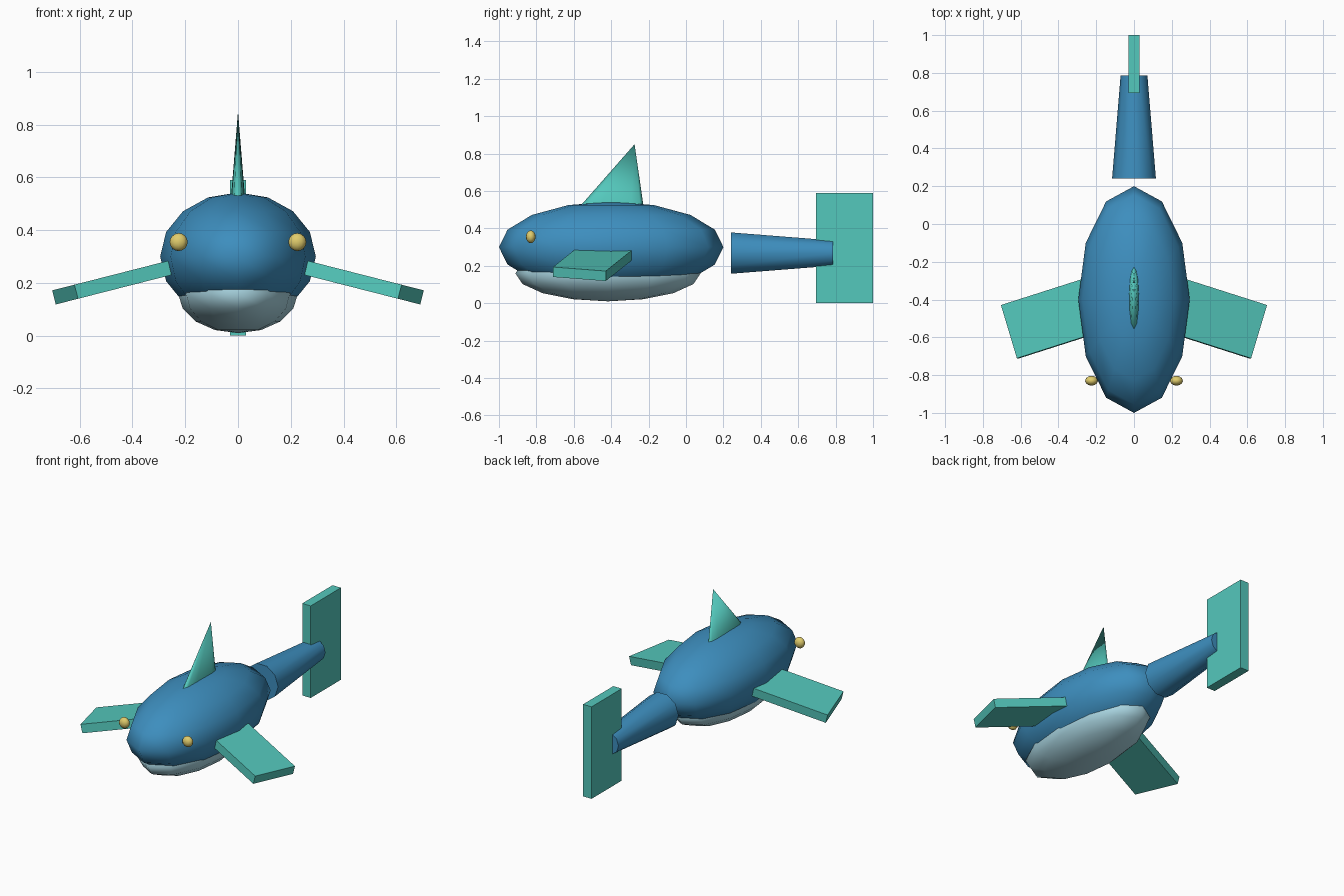
import bpy
from math import radians, atan2
from mathutils import Matrix, Vector

cube = bpy.data.objects.get("Cube")
if cube:
    bpy.data.objects.remove(cube, do_unlink=True)


def material(name, srgb):
    linear = [((c / 255 + 0.055) / 1.055) ** 2.4 for c in srgb] + [1]
    mat = bpy.data.materials.new(name)
    mat.use_nodes = True
    mat.diffuse_color = linear
    bsdf = mat.node_tree.nodes["Principled BSDF"]
    bsdf.inputs["Base Color"].default_value = linear
    bsdf.inputs["Roughness"].default_value = 0.7
    return mat


blue = material("body blue", (61, 142, 190))
teal = material("fin teal", (84, 200, 188))
pale = material("belly pale blue", (168, 212, 224))
yellow = material("eye yellow", (224, 204, 108))


def finish(name, mat, smooth_angle=None):
    obj = bpy.context.object
    obj.name = obj.data.name = name
    obj.data.materials.append(mat)
    if smooth_angle:
        bpy.ops.object.shade_smooth_by_angle(angle=radians(smooth_angle))
    return obj


def ellipsoid(name, mat, centre, radii, segments, rings):
    bpy.ops.mesh.primitive_uv_sphere_add(segments=segments, ring_count=rings, radius=1)
    obj = finish(name, mat, 80)
    # A vertex column points straight along the body
    obj.data.transform(Matrix.Translation(centre) @ Matrix.Diagonal((*radii, 1)))
    return obj


def box(name, mat, size, placement):
    bpy.ops.mesh.primitive_cube_add(size=1)
    obj = finish(name, mat)
    obj.data.transform(placement @ Matrix.Diagonal((*size, 1)))
    return obj


# Body and belly
ellipsoid("body", blue, (0, -0.4, 0.3), (0.295, 0.6, 0.243), 12, 8)
ellipsoid("belly", pale, (0, -0.417, 0.16), (0.227, 0.495, 0.15), 12, 8)

# Tapered tail, wide end towards the body
bpy.ops.mesh.primitive_cone_add(vertices=10, radius1=0.116, radius2=0.071, depth=0.545)
tail = finish("tail", blue, 50)
tail.data.transform(Matrix.Translation((0, 0.513, 0.268))
                    @ Matrix.Rotation(radians(-90), 4, "X")
                    @ Matrix.Rotation(radians(90), 4, "Z"))

# Upright tail fin
box("tail_fin", teal, (0.06, 0.306, 0.59), Matrix.Translation((0, 0.847, 0.295)))

# Back fin: flattened cone leaning backwards
base, tip = Vector((0, -0.385, 0.48)), Vector((0, -0.275, 0.85))
axis = tip - base
bpy.ops.mesh.primitive_cone_add(vertices=12, radius1=1, radius2=0, depth=axis.length)
back_fin = finish("back_fin", teal, 50)
back_fin.data.transform(Matrix.Translation((base + tip) / 2)
                        @ Matrix.Rotation(-atan2(axis.y, axis.z), 4, "X")
                        @ Matrix.Diagonal((0.03, 0.178, 1, 1)))

# Paired eyes and swept, drooping side fins
for side, s in (("left", 1), ("right", -1)):
    ellipsoid(side + "_eye", yellow, (s * 0.225, -0.83, 0.355),
              (0.034, 0.026, 0.034), 12, 8)
    placement = (Matrix.Translation((s * 0.424, -0.496, 0.215))
                 @ Matrix.Rotation(s * radians(14.3), 4, "Y")
                 @ Matrix.Rotation(s * radians(-17.2), 4, "Z"))
    box(side + "_side_fin", teal, (0.5, 0.295, 0.055), placement)
